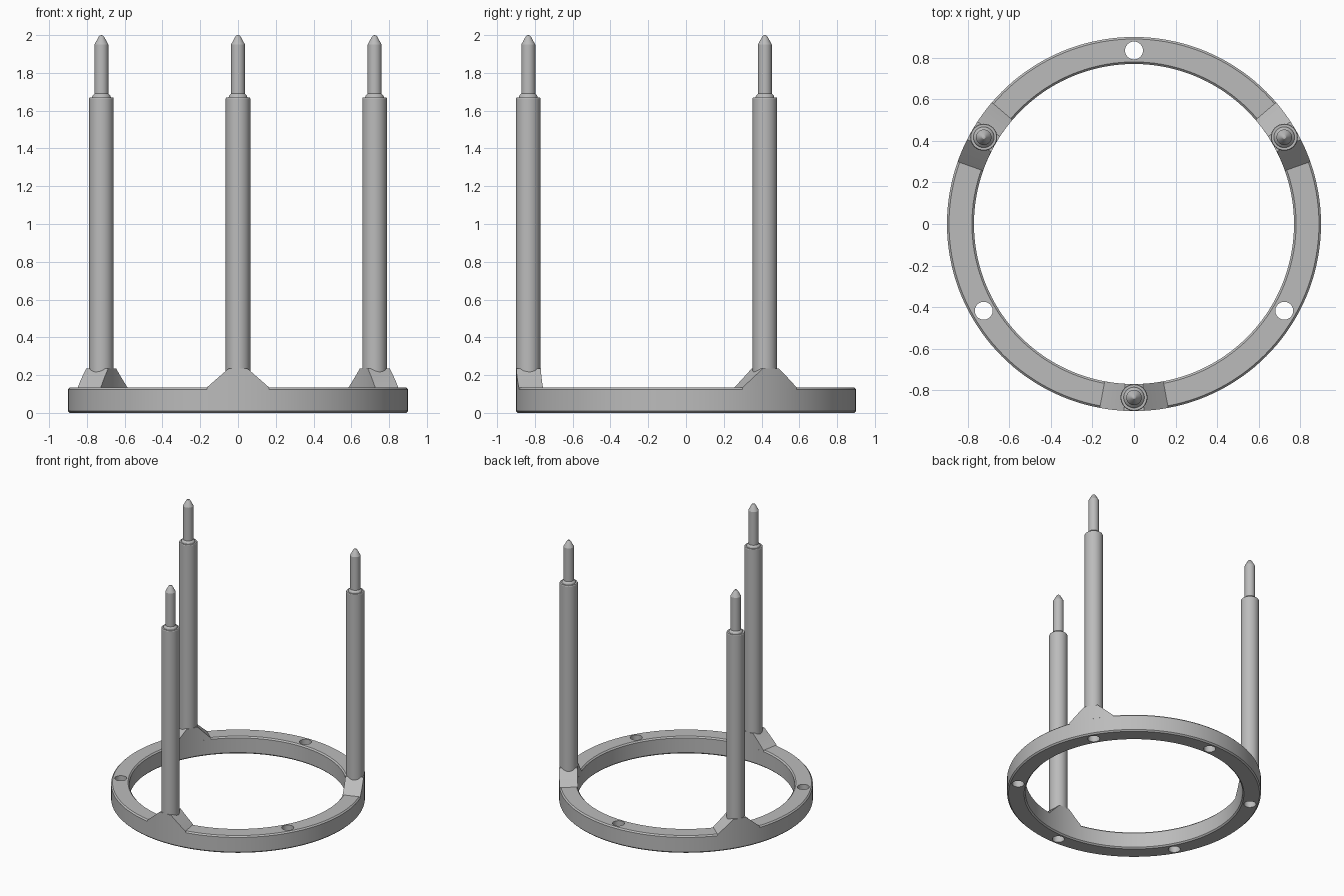
import bpy, bmesh, math

if "Cube" in bpy.data.objects:
    bpy.data.objects.remove(bpy.data.objects["Cube"])

R_OUT, R_IN, R_MID = 0.90, 0.77, 0.835
RING_TOP, GUSSET_TOP, CH = 0.135, 0.235, 0.01
HOLE_R = 0.043
SEG = 144

grey = bpy.data.materials.new("satin_grey")
grey.diffuse_color = (0.5, 0.5, 0.5, 1)
grey.use_nodes = True
grey.node_tree.nodes["Principled BSDF"].inputs["Base Color"].default_value = grey.diffuse_color


def finish(name, bm):
    bmesh.ops.remove_doubles(bm, verts=bm.verts, dist=1e-6)
    bmesh.ops.recalc_face_normals(bm, faces=bm.faces)
    mesh = bpy.data.meshes.new(name)
    bm.to_mesh(mesh)
    bm.free()
    mesh.materials.append(grey)
    ob = bpy.data.objects.new(name, mesh)
    bpy.context.collection.objects.link(ob)
    return ob


def lathe(name, profile, segments, closed=False):
    """Spin an (r, z) profile round the z axis."""
    bm = bmesh.new()
    vs = [bm.verts.new((r, 0, z)) for r, z in profile]
    edges = [bm.edges.new(p) for p in zip(vs, vs[1:])]
    if closed:
        edges.append(bm.edges.new((vs[-1], vs[0])))
    bmesh.ops.spin(bm, geom=vs + edges, axis=(0, 0, 1), cent=(0, 0, 0),
                   angle=math.tau, steps=segments, use_duplicate=False)
    return finish(name, bm)


def smooth(ob):
    bpy.ops.object.select_all(action='DESELECT')
    ob.select_set(True)
    bpy.context.view_layer.objects.active = ob
    bpy.ops.object.shade_smooth_by_angle(angle=math.radians(25))


def cut(ob, cutter):
    mod = ob.modifiers.new("hole", 'BOOLEAN')
    mod.operation, mod.solver, mod.object = 'DIFFERENCE', 'EXACT', cutter
    bpy.context.view_layer.objects.active = ob
    bpy.ops.object.modifier_apply(modifier=mod.name)


def gusset(name, centre):
    """Curved block on the ring, sloping down to both sides of a post."""
    bm = bmesh.new()
    end, flat, n, base = 0.184, 0.055, 24, RING_TOP - CH
    angles = sorted([end * (2 * i / n - 1) for i in range(n + 1)] + [-flat, flat])
    rows = []
    for a in angles:
        t = min(1, (end - abs(a)) / (end - flat))
        top = RING_TOP + (GUSSET_TOP - RING_TOP) * t
        c, s = math.cos(centre + a), math.sin(centre + a)
        rows.append([bm.verts.new((r * c, r * s, z)) for r, z in
                     ((R_IN, base), (R_OUT, base), (R_OUT, top), (R_IN, top))])
    for p, q in zip(rows, rows[1:]):
        for i in range(4):
            j = (i + 1) % 4
            bm.faces.new((p[i], p[j], q[j], q[i]))
    bm.faces.new(rows[0])
    bm.faces.new(rows[-1])
    return finish(name, bm)


# Ring with chamfered rims
ring = lathe("base_ring", [
    (R_IN + CH, 0), (R_OUT - CH, 0), (R_OUT, CH), (R_OUT, RING_TOP - CH),
    (R_OUT - CH, RING_TOP), (R_IN + CH, RING_TOP), (R_IN, RING_TOP - CH),
    (R_IN, CH)], SEG, closed=True)

# Post with a socket below and a pointed locating pin on top
POST = [(0, 0.35), (HOLE_R, 0.35), (HOLE_R, 0.14), (0.065, 0.14),
        (0.065, 1.665), (0.062, 1.67), (0.05, 1.67), (0.047, 1.68),
        (0.037, 1.69), (0.037, 1.95), (0.014, 1.992), (0.008, 1.998), (0, 2.0)]

# Six holes round the ring; every second one carries a gusset and a post
for k in range(6):
    a = math.radians(30 + 60 * k)
    x, y = R_MID * math.cos(a), R_MID * math.sin(a)
    bpy.ops.mesh.primitive_cylinder_add(vertices=32, radius=HOLE_R, depth=0.8,
                                        location=(x, y, 0.1))
    cutter = bpy.context.object
    cutter.hide_render = True
    cut(ring, cutter)
    if k % 2 == 0:
        block = gusset(f"gusset_{k // 2 + 1}", a)
        cut(block, cutter)
        smooth(block)
        post = lathe(f"post_{k // 2 + 1}", POST, 32)
        post.location = (x, y, 0)
        smooth(post)
    bpy.data.objects.remove(cutter)
smooth(ring)
